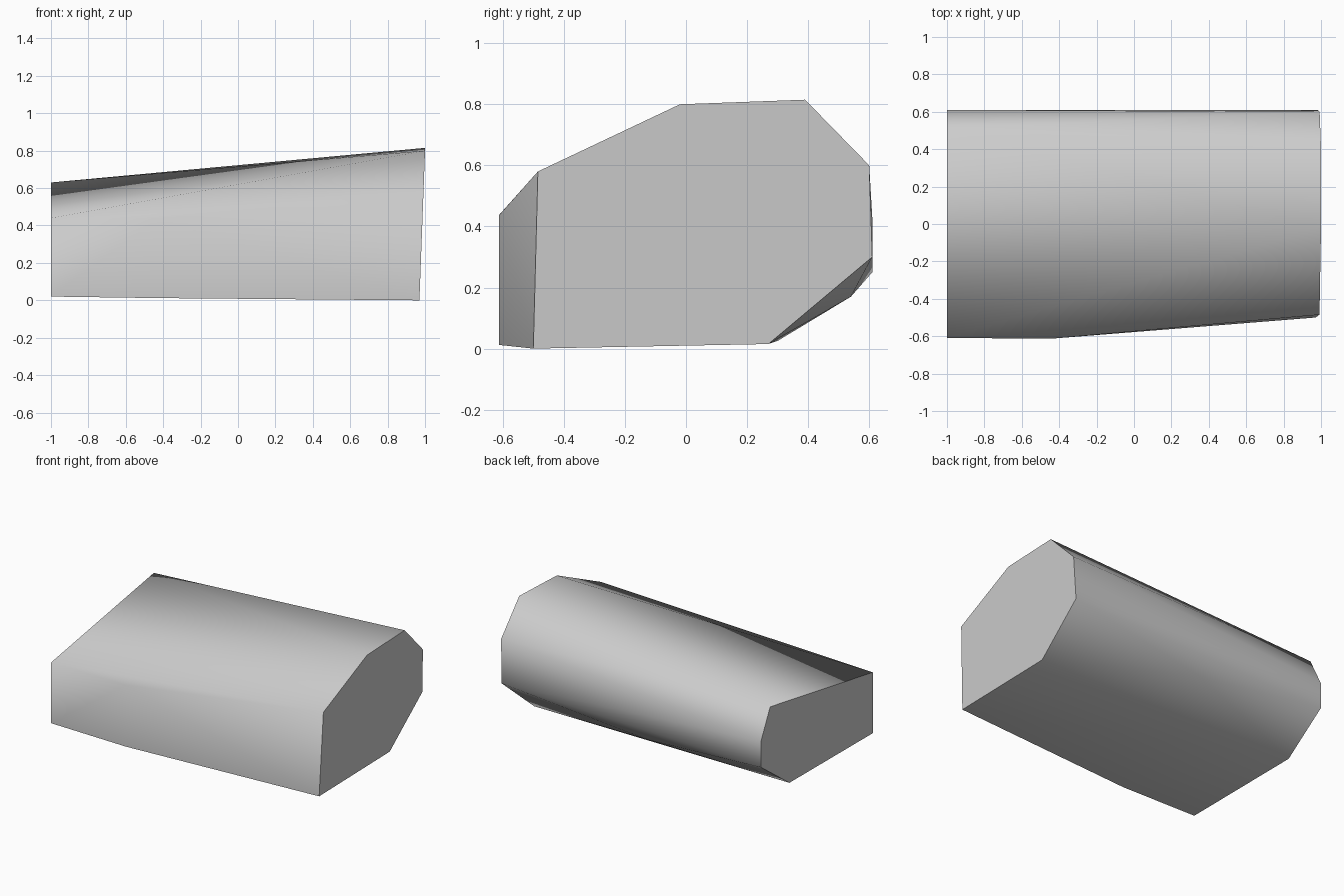
import bpy
import bmesh
import math

cube = bpy.data.objects.get("Cube")
if cube:
    bpy.data.objects.remove(cube, do_unlink=True)

# One plain grey
grey = bpy.data.materials.new("stone_grey")
grey.use_nodes = True
colour = (0.6, 0.6, 0.6, 1.0)
grey.diffuse_color = colour
grey.node_tree.nodes["Principled BSDF"].inputs["Base Color"].default_value = colour

# End outlines as (y, z)
tall_end = [(-0.5, 0.0), (-0.485, 0.58), (-0.02, 0.8), (0.39, 0.815),
            (0.6, 0.6), (0.61, 0.3), (0.27, 0.015)]
low_end = [(-0.61, 0.44), (-0.61, 0.02), (0.3, 0.025),
           (0.61, 0.25), (0.61, 0.43), (0.51, 0.63)]

# Tall end leans out slightly; extra corners shape the front and lower back
corners = [(0.97 + 0.03 * z / 0.8, y, z) for y, z in tall_end]
corners += [(-1.0, y, z) for y, z in low_end]
corners += [(-0.43, -0.612, 0.437), (-0.43, -0.612, 0.012), (-0.08, 0.54, 0.17)]

# Faceted block wrapped around the corners
bm = bmesh.new()
for corner in corners:
    bm.verts.new(corner)
bmesh.ops.convex_hull(bm, input=bm.verts[:])
bmesh.ops.dissolve_limit(bm, angle_limit=math.radians(0.5),
                         verts=bm.verts[:], edges=bm.edges[:])
bmesh.ops.recalc_face_normals(bm, faces=bm.faces[:])
mesh = bpy.data.meshes.new("faceted_block")
bm.to_mesh(mesh)
bm.free()
mesh.materials.append(grey)

block = bpy.data.objects.new("faceted_block", mesh)
bpy.context.collection.objects.link(block)

# Soft long facets, crisp ends and front edges
bpy.ops.object.select_all(action="DESELECT")
block.select_set(True)
bpy.context.view_layer.objects.active = block
bpy.ops.object.shade_smooth_by_angle(angle=math.radians(58))
